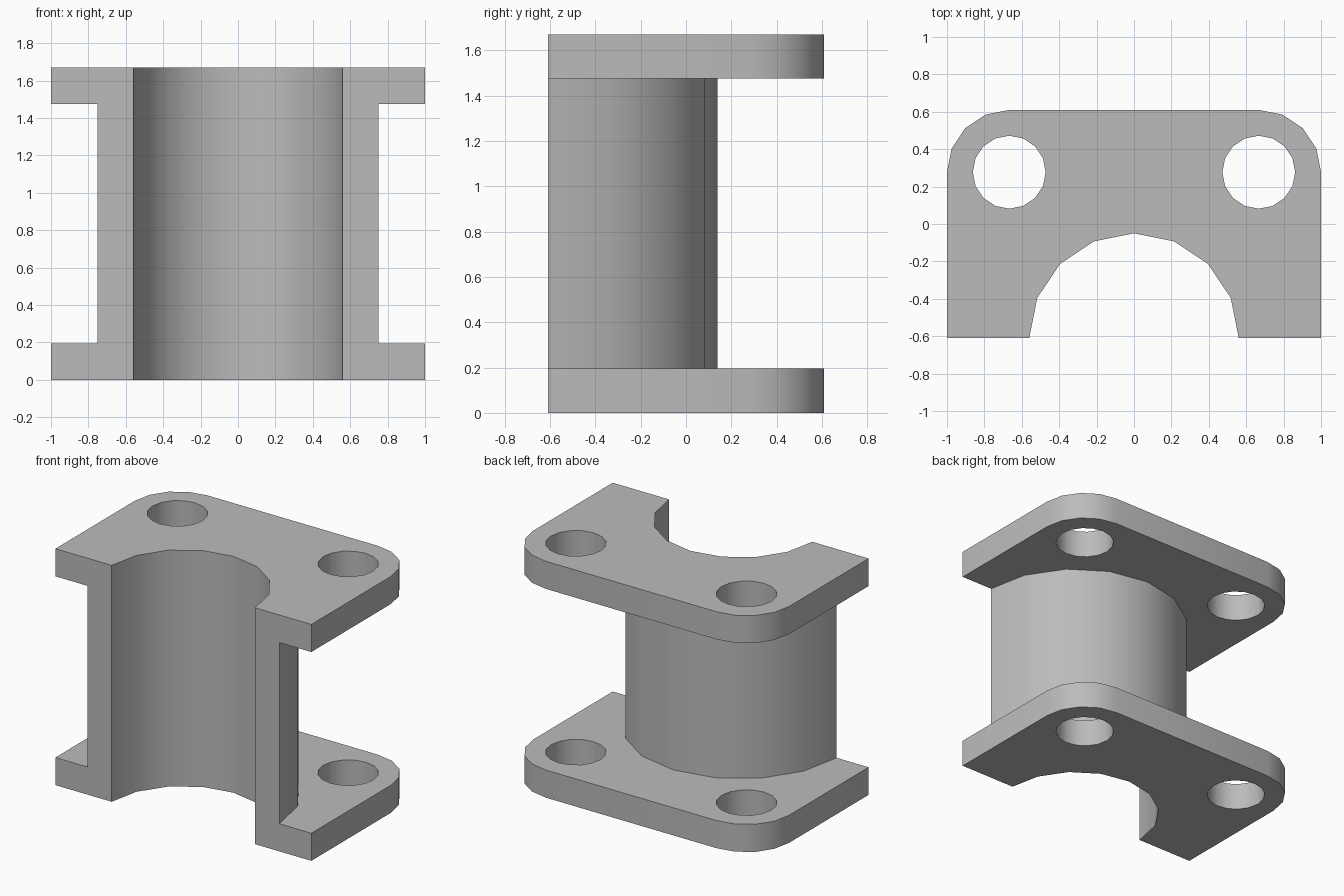
import bpy
import bmesh
from math import radians, cos, sin, pi

if "Cube" in bpy.data.objects:
    bpy.data.objects.remove(bpy.data.objects["Cube"])

FRONT, BACK = -0.61, 0.61
HEIGHT, PLATE = 1.67, 0.195
CORNER = 0.333
HOLE_X, HOLE_Y = 1 - CORNER, BACK - CORNER

grey = bpy.data.materials.new("plain grey")
grey.use_nodes = True
colour = (0.5, 0.5, 0.5, 1)
grey.diffuse_color = colour
grey.node_tree.nodes["Principled BSDF"].inputs["Base Color"].default_value = colour


def arc(cx, cy, r, start, end, steps):
    """Points along an arc, angles in degrees."""
    angles = [radians(start + (end - start) * i / steps) for i in range(steps + 1)]
    return [(cx + r * cos(a), cy + r * sin(a)) for a in angles]


def circle(cx, cy, r):
    return arc(cx, cy, r, 0, 360, 16)[:-1]


def prism(name, outline, z0, z1):
    """Extrude a flat outline upwards into a solid."""
    bm = bmesh.new()
    base = bm.faces.new([bm.verts.new((x, y, z0)) for x, y in outline])
    top = bmesh.ops.extrude_face_region(bm, geom=[base])["geom"]
    verts = [v for v in top if isinstance(v, bmesh.types.BMVert)]
    bmesh.ops.translate(bm, verts=verts, vec=(0, 0, z1 - z0))
    bmesh.ops.recalc_face_normals(bm, faces=bm.faces)
    mesh = bpy.data.meshes.new(name)
    bm.to_mesh(mesh)
    bm.free()
    mesh.materials.append(grey)
    obj = bpy.data.objects.new(name, mesh)
    bpy.context.collection.objects.link(obj)
    return obj


def combine(target, tool, operation):
    """Apply a boolean and discard the helper."""
    mod = target.modifiers.new(operation.lower(), "BOOLEAN")
    mod.operation, mod.solver, mod.object = operation, "EXACT", tool
    tool.hide_render = True
    bpy.context.view_layer.objects.active = target
    bpy.ops.object.modifier_apply(modifier=mod.name)
    bpy.data.objects.remove(tool)


# Round sleeve, its ends buried in the flanges
bracket = prism("flanged_half_sleeve", circle(0, FRONT, 0.75),
                PLATE / 2, HEIGHT - PLATE / 2)

# Flanges with rounded back corners
plate_outline = ([(-1, FRONT - 0.2), (1, FRONT - 0.2)]
                 + arc(HOLE_X, HOLE_Y, CORNER, 0, 90, 4)
                 + arc(-HOLE_X, HOLE_Y, CORNER, 90, 180, 4))
for name, z in (("bottom_flange", 0), ("top_flange", HEIGHT - PLATE)):
    combine(bracket, prism(name, plate_outline, z, z + PLATE), "UNION")

# Split plane at the front
split = [(-2, FRONT - 2), (2, FRONT - 2), (2, FRONT), (-2, FRONT)]
combine(bracket, prism("front_cutter", split, -1, HEIGHT + 1), "DIFFERENCE")

# Bore and bolt holes
for x, y, r in ((0, FRONT, 0.56), (HOLE_X, HOLE_Y, 0.195), (-HOLE_X, HOLE_Y, 0.195)):
    combine(bracket, prism("hole_cutter", circle(x, y, r), -1, HEIGHT + 1), "DIFFERENCE")

# Smooth the curved walls, keep the rims sharp
bpy.ops.object.select_all(action="DESELECT")
bracket.select_set(True)
bpy.context.view_layer.objects.active = bracket
bpy.ops.object.shade_smooth_by_angle(angle=radians(30))
